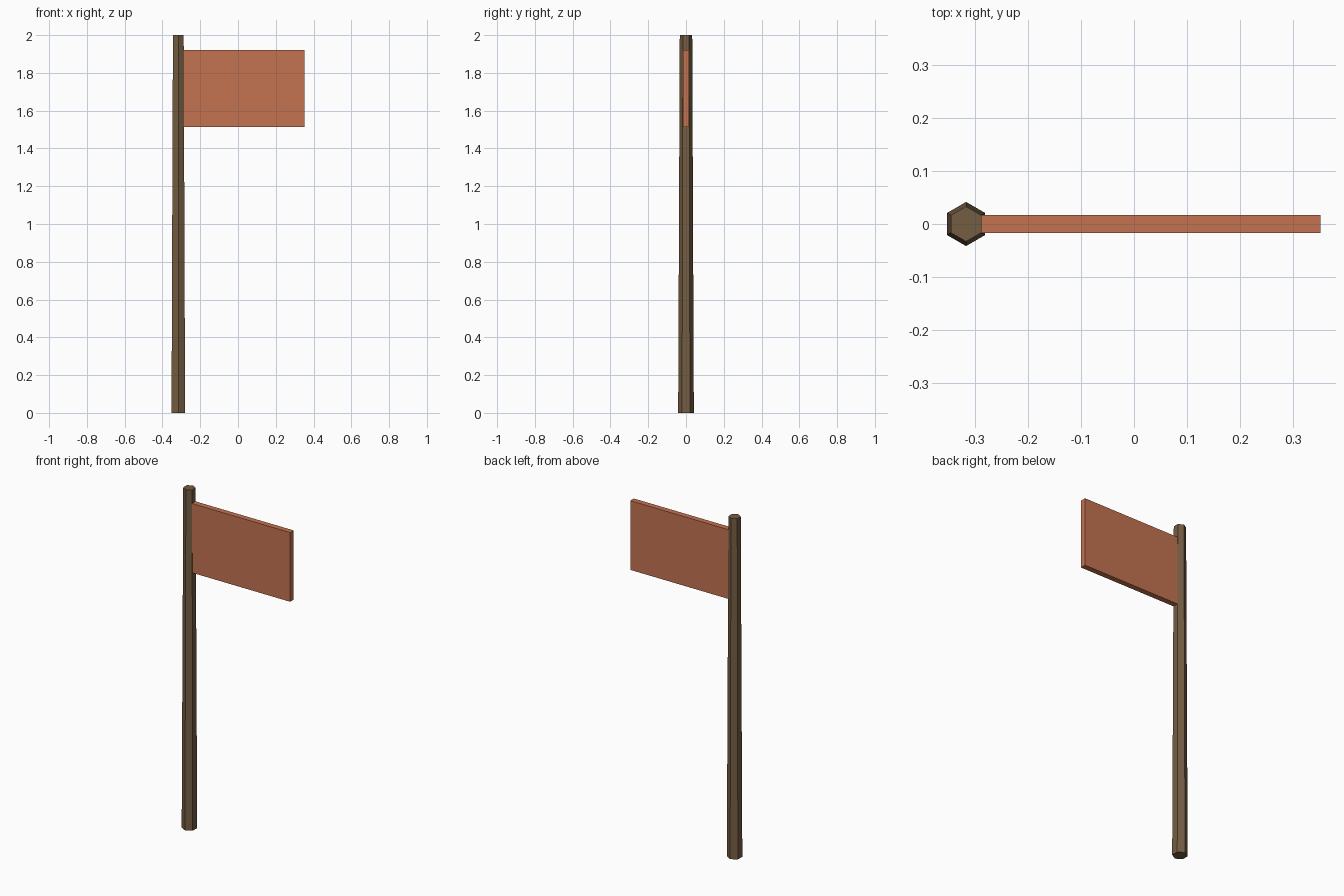
import bpy, bmesh
from mathutils import Matrix

if "Cube" in bpy.data.objects:
    bpy.data.objects.remove(bpy.data.objects["Cube"])


def material(name, rgb):
    mat = bpy.data.materials.new(name)
    lin = [((c / 255 + 0.055) / 1.055) ** 2.4 for c in rgb]
    mat.diffuse_color = (*lin, 1)
    mat.use_nodes = True
    mat.node_tree.nodes["Principled BSDF"].inputs["Base Color"].default_value = mat.diffuse_color
    return mat


def add_object(name, bm, mat):
    mesh = bpy.data.meshes.new(name)
    bm.to_mesh(mesh)
    bm.free()
    mesh.materials.append(mat)
    obj = bpy.data.objects.new(name, mesh)
    bpy.context.collection.objects.link(obj)
    return obj


wood = material("brown wood", (116, 93, 67))
cloth = material("terracotta cloth", (196, 115, 81))

# Tapered six-sided pole, corners pointing front and back
bm = bmesh.new()
bmesh.ops.create_cone(bm, cap_ends=True, segments=6, radius1=0.0415, radius2=0.033,
                      depth=2.0, matrix=Matrix.Translation((-0.316, 0, 1)))
add_object("pole", bm, wood)

# Flat rectangular banner, its inner edge set just inside the pole
x0, x1, z0, z1, thick = -0.292, 0.351, 1.513, 1.92, 0.033
bm = bmesh.new()
bmesh.ops.create_cube(bm, size=1, matrix=Matrix.Translation(((x0 + x1) / 2, 0, (z0 + z1) / 2))
                      @ Matrix.Diagonal((x1 - x0, thick, z1 - z0, 1)))
add_object("banner", bm, cloth)
